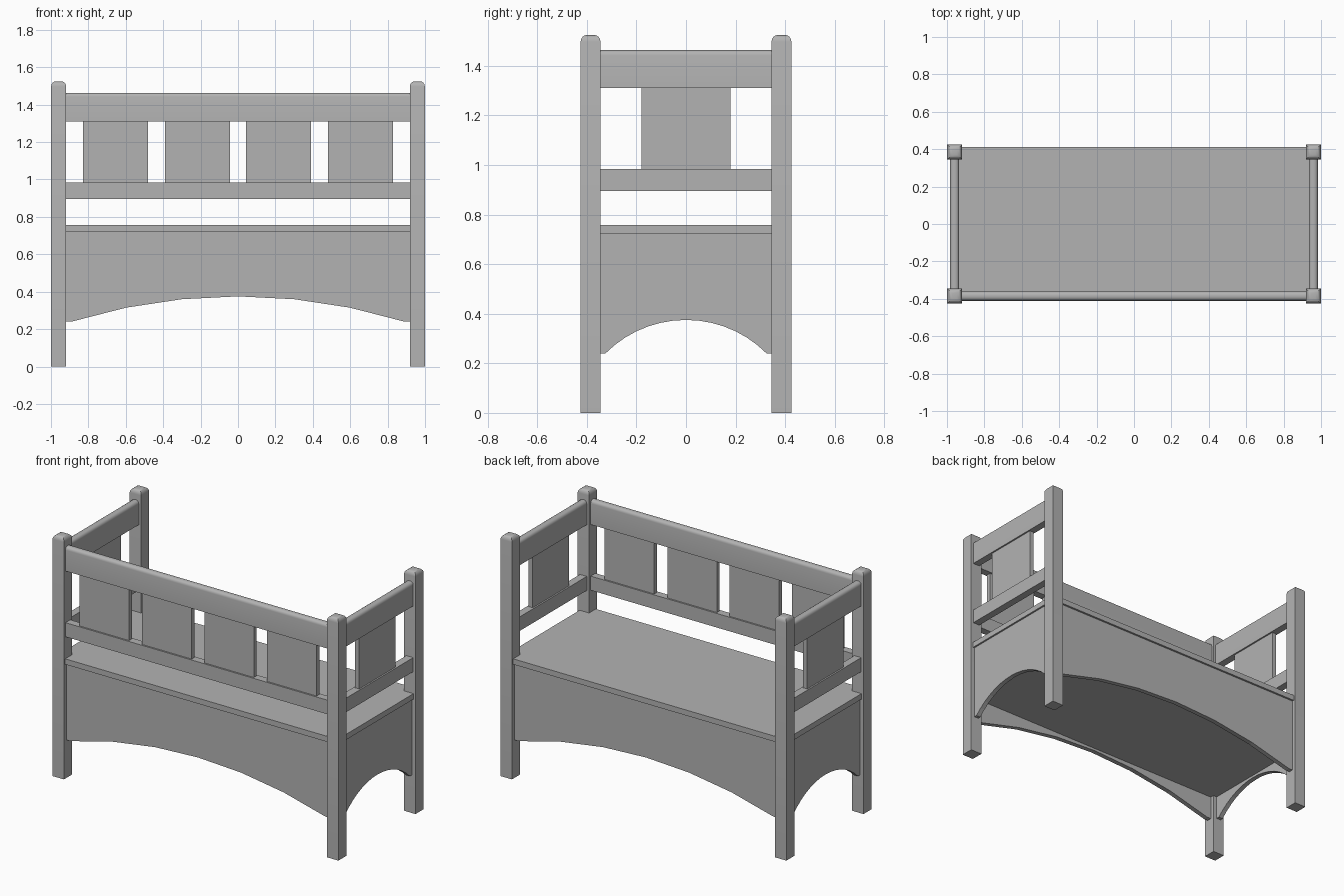
import bpy, bmesh, math
from mathutils import Matrix

cube = bpy.data.objects.get("Cube")
if cube:
    bpy.data.objects.remove(cube)

grey = bpy.data.materials.new("plain grey")
grey.use_nodes = True
grey.diffuse_color = (0.45, 0.45, 0.45, 1)
grey.node_tree.nodes["Principled BSDF"].inputs["Base Color"].default_value = grey.diffuse_color

POST_X, POST_Y, POST = 0.959, 0.385, 0.08


def finish(bm, name, smooth=False):
    bmesh.ops.recalc_face_normals(bm, faces=bm.faces)
    mesh = bpy.data.meshes.new(name)
    bm.to_mesh(mesh)
    bm.free()
    mesh.materials.append(grey)
    ob = bpy.data.objects.new(name, mesh)
    bpy.context.collection.objects.link(ob)
    if smooth:
        bpy.ops.object.select_all(action='DESELECT')
        ob.select_set(True)
        bpy.context.view_layer.objects.active = ob
        bpy.ops.object.shade_smooth_by_angle(angle=math.radians(35))
    return ob


def box(name, center, size, z0, z1, round_top=0, sides="xy"):
    """Block from z0 to z1; round_top rounds the top edges facing the given sides."""
    bm = bmesh.new()
    bmesh.ops.create_cube(bm, size=1)
    bmesh.ops.scale(bm, vec=(size[0], size[1], z1 - z0), verts=bm.verts)
    bmesh.ops.translate(bm, vec=(center[0], center[1], (z0 + z1) / 2), verts=bm.verts)
    if round_top:
        edges = []
        for e in bm.edges:
            a, b = e.verts
            along_x = abs(a.co.x - b.co.x) > 1e-4
            if min(a.co.z, b.co.z) > z1 - 1e-4 and ("y" if along_x else "x") in sides:
                edges.append(e)
        bmesh.ops.bevel(bm, geom=edges, offset=round_top, segments=4,
                        profile=0.5, affect='EDGES')
    return finish(bm, name, round_top > 0)


def apron(name, half, arch_half, steps, offset, turn):
    """Board with an arched lower edge, turned about z and pushed outward."""
    top, foot, rise, thick = 0.73, 0.24, 0.135, 0.03
    radius = (arch_half ** 2 + rise ** 2) / (2 * rise)
    sweep = math.asin(arch_half / radius)
    outline = [(half, foot), (half, top), (-half, top), (-half, foot)]
    for i in range(steps + 1):
        a = sweep * (2 * i / steps - 1)
        outline.append((radius * math.sin(a), foot + rise - radius * (1 - math.cos(a))))
    bm = bmesh.new()
    face = bm.faces.new([bm.verts.new((x, -offset, z)) for x, z in outline])
    solid = bmesh.ops.extrude_face_region(bm, geom=[face])
    moved = [v for v in solid["geom"] if isinstance(v, bmesh.types.BMVert)]
    bmesh.ops.translate(bm, vec=(0, thick, 0), verts=moved)
    bm.transform(Matrix.Rotation(turn, 4, 'Z'))
    finish(bm, name)


# Corner posts
for sx, lr in ((1, "left"), (-1, "right")):
    for sy, fb in ((-1, "front"), (1, "back")):
        box(f"{fb}_{lr}_post", (sx * POST_X, sy * POST_Y), (POST, POST), 0, 1.525, 0.027)

# Seat, storage floor and arched aprons
box("seat", (0, 0), (1.97, 0.825), 0.722, 0.757)
box("storage_floor", (0, 0), (1.92, 0.77), 0.39, 0.42)
for name, turn in (("front_apron", 0), ("back_apron", math.pi)):
    apron(name, 0.94, 0.89, 6, 0.4, turn)
for name, turn in (("left_apron", math.pi / 2), ("right_apron", -math.pi / 2)):
    apron(name, 0.365, 0.325, 14, 0.974, turn)

# Long rails and panels
RAIL, PANEL = 0.048, 0.028
box("long_top_rail", (0, -POST_Y), (1.87, RAIL), 1.31, 1.463, 0.02, "y")
box("long_lower_rail", (0, -POST_Y), (1.87, RAIL), 0.895, 0.984)
for i, x in enumerate((-0.655, -0.217, 0.217, 0.655)):
    box(f"long_panel_{i + 1}", (x, -POST_Y), (0.346, PANEL), 0.97, 1.32)

# Side rails and panels
for sx, lr in ((1, "left"), (-1, "right")):
    x = sx * POST_X
    box(f"{lr}_top_rail", (x, 0), (RAIL, 0.72), 1.31, 1.463, 0.02, "x")
    box(f"{lr}_lower_rail", (x, 0), (RAIL, 0.72), 0.895, 0.984)
    box(f"{lr}_panel", (x, 0), (PANEL, 0.36), 0.97, 1.32)
